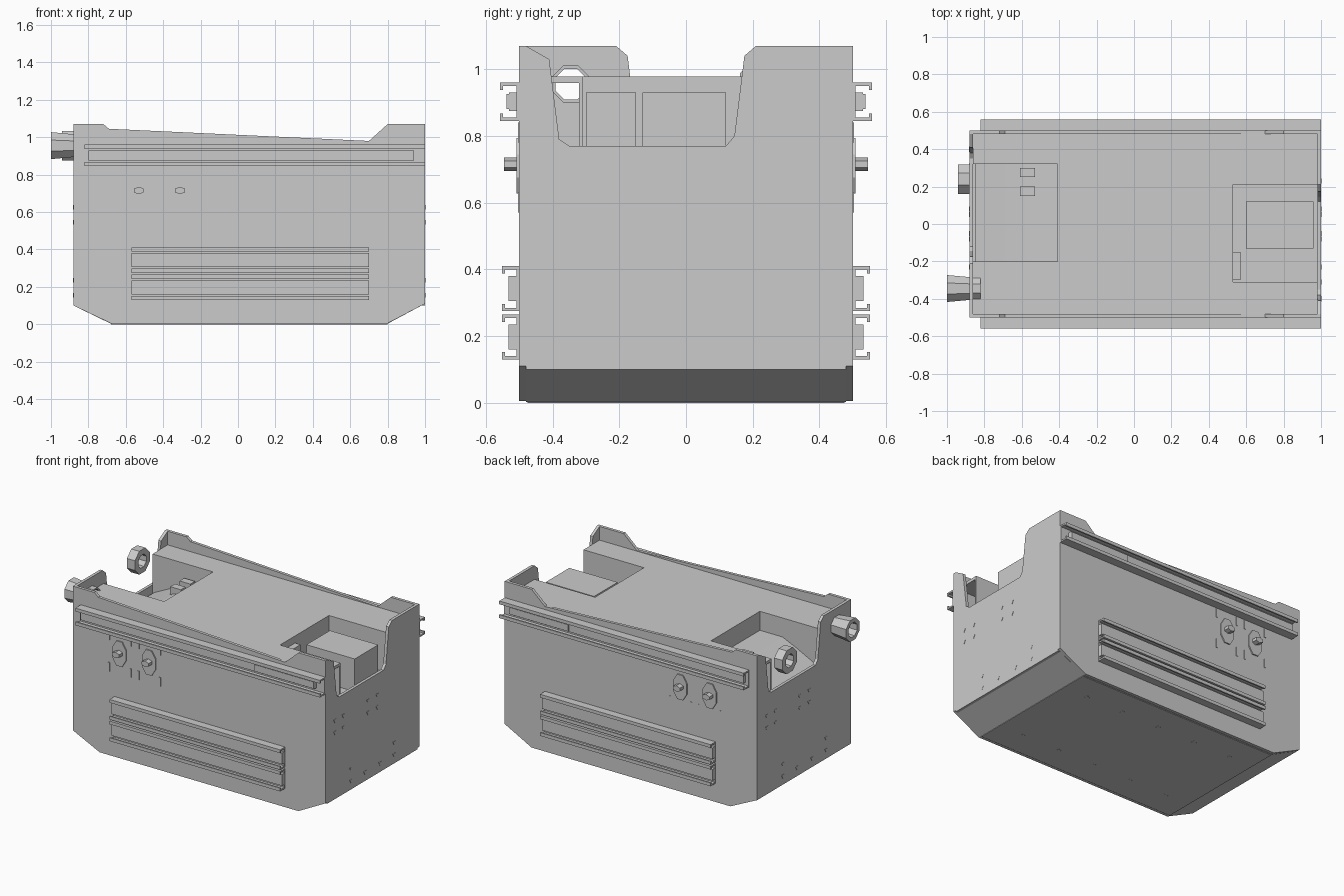
import bpy, bmesh, math
from mathutils import Vector

if "Cube" in bpy.data.objects:
    bpy.data.objects.remove(bpy.data.objects["Cube"])

AX = {'x': lambda a, b, d: (d, a, b), 'y': lambda a, b, d: (a, d, b), 'z': lambda a, b, d: (a, b, d)}


def make(name, bm):
    bmesh.ops.recalc_face_normals(bm, faces=bm.faces)
    me = bpy.data.meshes.new(name)
    bm.to_mesh(me)
    bm.free()
    ob = bpy.data.objects.new(name, me)
    bpy.context.collection.objects.link(ob)
    return ob


def prism(name, pts, axis, lo, hi):
    """Extrude a flat outline along an axis from lo to hi."""
    bm = bmesh.new()
    f = bm.faces.new([bm.verts.new(AX[axis](a, b, lo)) for a, b in pts])
    r = bmesh.ops.extrude_face_region(bm, geom=[f])
    move = Vector(AX[axis](0, 0, hi - lo))
    bmesh.ops.translate(bm, vec=move, verts=[v for v in r['geom'] if isinstance(v, bmesh.types.BMVert)])
    return make(name, bm)


def box(name, x0, x1, y0, y1, z0, z1):
    return prism(name, [(x0, y0), (x1, y0), (x1, y1), (x0, y1)], 'z', z0, z1)


def ngon(a, b, ra, rb, n, turn=0.5):
    return [(a + ra * math.cos(2 * math.pi * (i + turn) / n),
             b + rb * math.sin(2 * math.pi * (i + turn) / n)) for i in range(n)]


def ring(name, x0, x1, y, z, ro0, ro1, ri, n):
    """Hollow collar along x, outer radius going from ro0 to ro1."""
    bm = bmesh.new()
    loops = [[bm.verts.new((x, a, b)) for a, b in ngon(y, z, r, r, n)]
             for x, r in ((x0, ro0), (x1, ro1), (x1, ri), (x0, ri))]
    for k in range(4):
        p, q = loops[k], loops[(k + 1) % 4]
        for i in range(n):
            j = (i + 1) % n
            bm.faces.new((p[i], p[j], q[j], q[i]))
    return make(name, bm)


# Side plates, rails and latches, the same on both sides
side = [(-.88, 1.07), (-.72, 1.07), (-.69, 1.045), (.70, .98), (.80, 1.07), (1, 1.07),
        (1, .11), (.80, .005), (-.68, .005), (-.88, .10)]


def channel(name, x0, x1, z0, z1, s, depth, lip):
    """Slide rail: web against the plate, two flanges, short lips."""
    t = .01
    a, b = s * .5, s * (.5 + depth)
    w, e = s * .508, s * (.5 + depth - .01)
    pts = [(a, z0), (b, z0), (b, z0 + lip), (e, z0 + lip), (e, z0 + t), (w, z0 + t),
           (w, z1 - t), (e, z1 - t), (e, z1 - lip), (b, z1 - lip), (b, z1), (a, z1)]
    prism(name, pts, 'x', x0, x1)


for s, tag in ((-1, 'front'), (1, 'back')):
    prism(tag + '_side_plate', side, 'y', s * .48, s * .5)
    channel(tag + '_upper_rail', -.82, 1, .845, .96, s, .058, .022)
    box(tag + '_upper_slide', -.80, .94, s * .508, s * .53, .875, .93)
    box(tag + '_upper_slide_end', .50, .94, s * .53, s * .538, .88, .925)
    for k, z in enumerate((.13, .275)):
        channel(f'{tag}_lower_rail_{k}', -.57, .70, z, z + .135, s, .052, .022)
        box(f'{tag}_lower_slide_{k}', -.57, .70, s * .508, s * .532, z + .03, z + .105)
    for k, x in enumerate((-.53, -.31)):
        prism(f'{tag}_latch_{k}', ngon(x, .71, .055, .09, 8), 'y', s * .5, s * .508)
        prism(f'{tag}_latch_knob_{k}', ngon(x, .715, .03, .02, 6), 'y', s * .5, s * .545)
        for dx in (-.08, .08):
            for z in (.57, .78):
                box(f'{tag}_latch_strip_{k}', x + dx - .006, x + dx + .006, s * .5, s * .504, z, z + .06)

# End plates with an offset notch, turned half way round for the other end
end = [(-.48, .10), (.48, .10), (.48, 1.07), (.21, 1.07), (.175, 1.04), (.145, .80), (.12, .77),
       (-.35, .77), (-.38, .79), (-.41, 1.03), (-.48, 1.07)]
prism('right_end_plate', end, 'x', .98, 1)
left_end = prism('left_end_plate', [(-y, z) for y, z in end], 'x', -.88, -.86)

# Folded floor pan
pan = [(-.88, .10), (-.68, .003), (.80, .003), (1, .11), (.98, .12), (.795, .023), (-.675, .023), (-.86, .12)]
prism('floor_pan', pan, 'y', -.48, .48)
prism('floor_skin', [(-.68, 0), (.80, 0), (.80, .003), (-.68, .003)], 'y', -.475, .475)

# Top deck with a cutout at each end
deck = [(-.86, -.48), (.98, -.48), (.98, -.31), (.53, -.31), (.53, .21), (.98, .21), (.98, .48),
        (-.86, .48), (-.86, .32), (-.41, .32), (-.41, -.20), (-.86, -.20)]
prism('top_deck', deck, 'z', .958, .978)

# Pocket walls and floors below the cutouts
for tag, xi, xo, y0, y1 in (('right', .53, .98, -.31, .21), ('left', -.41, -.86, -.20, .32)):
    t = .01 if xi < xo else -.01
    box(tag + '_pocket_back', xi - t, xi, y0, y1, .70, .958)
    box(tag + '_pocket_wall_a', xi, xo, y0 - .01, y0, .70, .958)
    box(tag + '_pocket_wall_b', xi, xo, y1, y1 + .01, .70, .958)
    box(tag + '_pocket_floor', xi, xo, y0, y1, .70, .71)

# Pocket contents
box('vent_block', .60, .96, -.13, .12, .71, .93)
box('pocket_bracket', .53, .57, -.30, -.15, .71, .93)
prism('sloped_chute', [(-.41, .71), (-.41, .85), (-.58, .85), (-.69, .80), (-.85, .72), (-.85, .71)],
      'y', -.20, .32)
for k, y in enumerate((.175, .275)):
    box(f'chute_block_{k}', -.61, -.53, y - .025, y + .025, .82, .89)

# Port collars on the left end, with the plate cut open behind the first
hole = prism('port_cutter', ngon(-.345, .955, .05, .05, 8), 'x', -.95, -.80)
hole.hide_render = True
hole.hide_viewport = True
cut = left_end.modifiers.new('port_hole', 'BOOLEAN')
cut.operation = 'DIFFERENCE'
cut.object = hole
ring('port_collar', -1, -.88, -.345, .955, .078, .066, .05, 8)
ring('port_sleeve', -.88, -.82, -.345, .955, .06, .06, .05, 8)
ring('loose_collar', -.94, -.88, .24, .955, .085, .085, .045, 8)

# Bolt heads on the end plates and the floor
spots = [(y, z) for y in (-.40, -.31, -.05, .05) for z in (.63, .55)]
spots += [(-.23, .24), (.23, .24), (-.23, .16), (-.08, .16), (.08, .16), (.23, .16)]
for k, (y, z) in enumerate(spots):
    prism(f'right_bolt_{k}', ngon(y, z, .016, .016, 3, .25), 'x', 1, 1.002)
    prism(f'left_bolt_{k}', ngon(-y, z, .016, .016, 3, .25), 'x', -.882, -.88)
for k in range(10):
    x, y = -.5 + .28 * (k % 5), -.3 if k < 5 else .3
    prism(f'floor_bolt_{k}', ngon(x, y, .018, .018, 3), 'z', -.001, 0)
